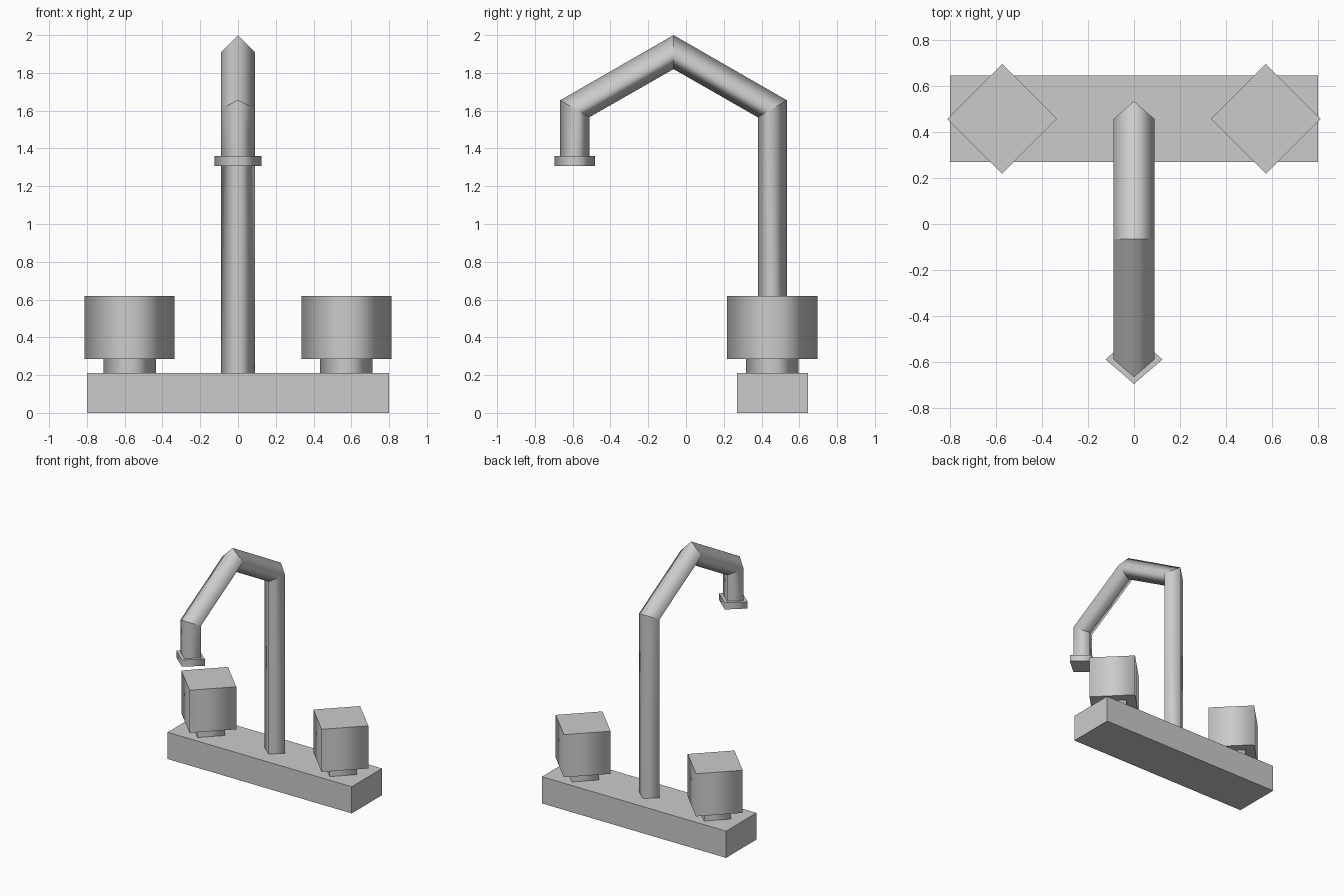
import bpy, bmesh

if "Cube" in bpy.data.objects:
    bpy.data.objects.remove(bpy.data.objects["Cube"])

REAR, TIP, APEX = 0.457, -0.589, -0.066


def add_object(name, bm):
    bmesh.ops.recalc_face_normals(bm, faces=bm.faces)
    mesh = bpy.data.meshes.new(name)
    bm.to_mesh(mesh)
    bm.free()
    obj = bpy.data.objects.new(name, mesh)
    bpy.context.collection.objects.link(obj)
    return obj


def diamond_tube(name, stations, half_x, x=0.0):
    """Four-sided tube through (y, z, dy, dz): centre and outer-edge offset."""
    bm = bmesh.new()
    rings = []
    for y, z, dy, dz in stations:
        rings.append([bm.verts.new(p) for p in (
            (x, y + dy, z + dz), (x + half_x, y, z),
            (x, y - dy, z - dz), (x - half_x, y, z))])
    for a, b in zip(rings, rings[1:]):
        for i in range(4):
            j = (i + 1) % 4
            bm.faces.new((a[i], a[j], b[j], b[i])).smooth = True
    bm.faces.new(rings[0])
    bm.faces.new(rings[-1])
    # Rounded shading around the tube, crisp at mitres and ends
    for ring in rings:
        for i in range(4):
            bm.edges.get((ring[i], ring[(i + 1) % 4])).smooth = False
    return add_object(name, bm)


# Base plate
bm = bmesh.new()
bmesh.ops.create_cube(bm, size=1)
bmesh.ops.scale(bm, vec=(1.6, 0.376, 0.21), verts=bm.verts)
bmesh.ops.translate(bm, vec=(0, REAR, 0.105), verts=bm.verts)
add_object("base_plate", bm)

# Tap handles with their stems
for side, x in (("left", -0.574), ("right", 0.574)):
    for part, r, z0, z1 in (("stem", 0.139, 0.21, 0.285),
                            ("handle", 0.239, 0.285, 0.62)):
        diamond_tube(f"{side}_{part}",
                     [(REAR, z0, r, 0), (REAR, z1, r, 0)], r, x)

# Bent spout with mitred corners
diamond_tube("spout", [
    (REAR, 0.21, 0.077, 0),
    (REAR, 1.61, 0.077, 0.045),
    (APEX, 1.91, 0, 0.09),
    (TIP, 1.61, -0.077, 0.045),
    (TIP, 1.36, -0.077, 0)], 0.089)

# Nozzle collar
diamond_tube("nozzle", [(TIP, 1.36, 0.107, 0), (TIP, 1.307, 0.107, 0)], 0.124)
